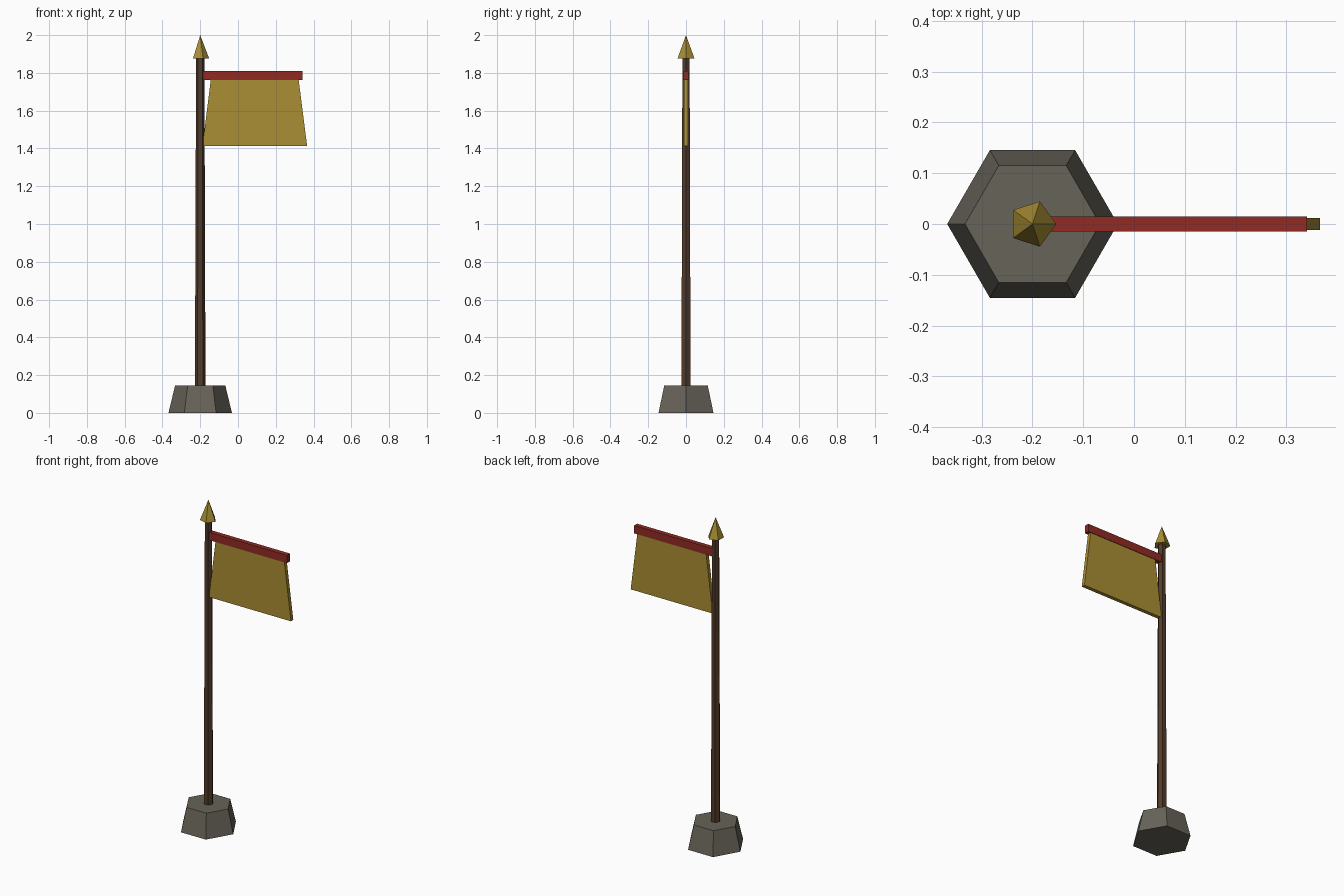
import bpy, bmesh, math

if "Cube" in bpy.data.objects:
    bpy.data.objects.remove(bpy.data.objects["Cube"])

POLE_X = -0.2


def material(name, rgb):
    m = bpy.data.materials.new(name)
    m.diffuse_color = (*rgb, 1.0)
    m.use_nodes = True
    m.node_tree.nodes["Principled BSDF"].inputs["Base Color"].default_value = m.diffuse_color
    return m


stone = material("grey_stone", (0.136, 0.125, 0.100))
wood = material("dark_wood", (0.088, 0.045, 0.023))
red = material("red_paint", (0.283, 0.024, 0.017))
gold = material("gold_cloth", (0.40, 0.27, 0.034))


def loft(name, rings, mat):
    """Flat-faced solid through equal-length rings of points."""
    bm = bmesh.new()
    loops = [[bm.verts.new(p) for p in ring] for ring in rings]
    for a, b in zip(loops, loops[1:]):
        for i in range(len(a)):
            j = (i + 1) % len(a)
            bm.faces.new((a[i], a[j], b[j], b[i]))
    bm.faces.new(loops[0][::-1])
    bm.faces.new(loops[-1])
    bmesh.ops.remove_doubles(bm, verts=bm.verts, dist=1e-5)
    bmesh.ops.recalc_face_normals(bm, faces=bm.faces)
    me = bpy.data.meshes.new(name)
    bm.to_mesh(me)
    bm.free()
    me.materials.append(mat)
    ob = bpy.data.objects.new(name, me)
    bpy.context.collection.objects.link(ob)
    return ob


def ngon(sides, radius, z):
    return [(POLE_X + radius * math.cos(math.tau * i / sides),
             radius * math.sin(math.tau * i / sides), z) for i in range(sides)]


def rect(x0, x1, half_y, z):
    return [(x0, -half_y, z), (x1, -half_y, z), (x1, half_y, z), (x0, half_y, z)]


# Hexagonal stone foot and tapered pole
loft("stone_base", [ngon(6, 0.168, 0), ngon(6, 0.133, 0.145)], stone)
loft("pole", [ngon(6, 0.028, 0.13), ngon(6, 0.022, 1.885)], wood)

# Five-sided spear tip
loft("finial", [ngon(5, 0.047, 1.877), ngon(5, 0.000001, 2.0)], gold)

# Crossbar and flared banner hanging from it
loft("crossbar", [rect(-0.2, 0.341, 0.0145, 1.762), rect(-0.2, 0.341, 0.0145, 1.81)], red)
loft("banner", [rect(-0.188, 0.366, 0.0115, 1.412), rect(-0.144, 0.321, 0.0115, 1.765)], gold)
